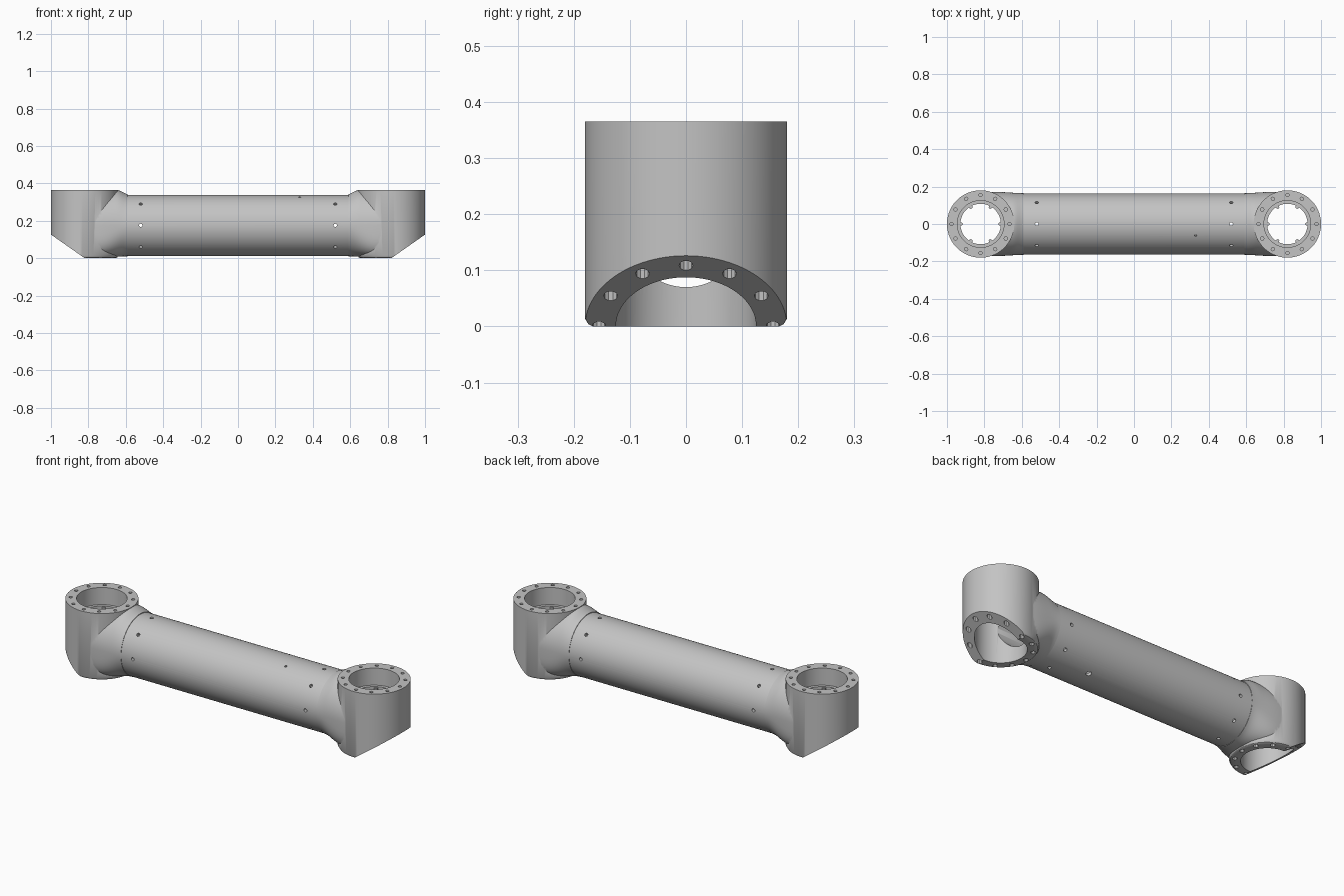
import bpy, bmesh, math
from mathutils import Vector, Matrix

if "Cube" in bpy.data.objects:
    bpy.data.objects.remove(bpy.data.objects["Cube"], do_unlink=True)

grey = bpy.data.materials.new("satin grey")
grey.use_nodes = True
COLOUR = (0.55, 0.55, 0.55, 1)
grey.diffuse_color = COLOUR
grey.node_tree.nodes["Principled BSDF"].inputs["Base Color"].default_value = COLOUR

AXIS_Z = 0.175     # height of the tube axis
JOINT_X = 0.82     # distance of each joint axis from the centre
TOP = 0.365
SLOPE = 0.7        # slant of the outer underside
TUBE_R = 0.163


def finish(name, bm):
    bmesh.ops.recalc_face_normals(bm, faces=bm.faces)
    me = bpy.data.meshes.new(name)
    bm.to_mesh(me)
    bm.free()
    me.materials.append(grey)
    ob = bpy.data.objects.new(name, me)
    bpy.context.collection.objects.link(ob)
    return ob


def add_rod(bm, start, end, radius, sides=64):
    start, end = Vector(start), Vector(end)
    d = end - start
    m = Matrix.Translation((start + end) / 2) @ d.to_track_quat("Z", "Y").to_matrix().to_4x4()
    bmesh.ops.create_cone(bm, cap_ends=True, segments=sides, radius1=radius,
                          radius2=radius, depth=d.length, matrix=m)


def rod(name, *args):
    bm = bmesh.new()
    add_rod(bm, *args)
    return finish(name, bm)


def loft(name, rings, closed=False):
    """Skin a list of point rings; closed joins the last ring to the first."""
    bm = bmesh.new()
    vs = [[bm.verts.new(p) for p in ring] for ring in rings]
    n = len(vs[0])
    pairs = list(zip(vs, vs[1:])) + ([(vs[-1], vs[0])] if closed else [])
    for a, b in pairs:
        for i in range(n):
            j = (i + 1) % n
            bm.faces.new((a[i], a[j], b[j], b[i]))
    if not closed:
        bm.faces.new(vs[0])
        bm.faces.new(vs[-1])
    return finish(name, bm)


def circle(x, z, r, n=96):
    return [(x + r * math.cos(math.tau * i / n), r * math.sin(math.tau * i / n), z)
            for i in range(n)]


def boolean(ob, tool, operation="DIFFERENCE"):
    mod = ob.modifiers.new("boolean", "BOOLEAN")
    mod.operation, mod.solver, mod.object = operation, "EXACT", tool
    bpy.context.view_layer.objects.active = ob
    bpy.ops.object.modifier_apply(modifier=mod.name)
    bpy.data.objects.remove(tool, do_unlink=True)


def smooth(ob):
    bpy.ops.object.select_all(action="DESELECT")
    ob.select_set(True)
    bpy.context.view_layer.objects.active = ob
    bpy.ops.object.shade_smooth_by_angle(angle=math.radians(32))


def ease(t):
    t = min(max(t, 0), 1)
    return t * t * (3 - 2 * t)


def neck_ring(s, x, n=64):
    """Round at the tube, squarer below as it meets the joint."""
    t = ease((x - 0.59) / 0.16)
    half_w = 0.165 + 0.007 * t
    up = 0.165 + 0.0245 * ease((x - 0.58) / 0.07)
    down = 0.165 + 0.008 * t
    ring = []
    for i in range(n):
        a = math.tau * i / n
        c, d = math.cos(a), math.sin(a)
        p = 1 if d >= 0 else 2 / (2 + 1.8 * t)
        y = math.copysign(abs(c) ** p, c) * half_w
        z = math.copysign(abs(d) ** p, d) * (up if d >= 0 else down)
        ring.append((s * x, y, AXIS_Z + z))
    return ring


def build_joint(s, side):
    cx = s * JOINT_X
    # Upright housing with a rounded lower rim
    housing = loft(side + "_joint_housing",
                   [circle(cx, z, r) for z, r in
                    ((0, 0.166), (0.004, 0.174), (0.014, 0.18), (TOP, 0.18))])
    neck = loft("neck", [neck_ring(s, 0.59 + 0.23 * k / 20) for k in range(21)])
    boolean(housing, neck, "UNION")

    # Slanted outer underside
    x0, x1 = 0.78, 1.1
    edge = [(x0, SLOPE * (x0 - JOINT_X)), (x1, SLOPE * (x1 - JOINT_X)), (x1, -0.2), (x0, -0.2)]
    boolean(housing, loft("slant", [[(s * x, y, z) for x, z in edge] for y in (-0.3, 0.3)]))

    # Vertical bore and the passage into the tube
    boolean(housing, rod("bore", (cx, 0, -0.1), (cx, 0, 0.5), 0.125, 96))
    boolean(housing, rod("passage", (s * 0.5, 0, AXIS_Z), (cx, 0, AXIS_Z), 0.105))

    # Bolt circles in the top and lower rims
    bm = bmesh.new()
    for i in range(12):
        a = math.tau * i / 12
        dx, y = 0.155 * math.cos(a), 0.155 * math.sin(a)
        x = s * (JOINT_X + dx)
        add_rod(bm, (x, y, TOP - 0.03), (x, y, TOP + 0.05), 0.009, 12)
        add_rod(bm, (x, y, -0.1), (x, y, max(0, SLOPE * dx) + 0.04), 0.0125, 10)
    boolean(housing, finish("bolt_holes", bm))
    smooth(housing)

    # Inner seat ring with six small pegs
    lip = loft(side + "_bore_lip",
               [circle(cx, z, r) for z, r in
                ((0.255, 0.108), (0.255, 0.127), (0.272, 0.127), (0.272, 0.108))], closed=True)
    smooth(lip)
    bm = bmesh.new()
    for i in range(6):
        a = math.tau * i / 6
        x, y = cx + 0.104 * math.cos(a), 0.104 * math.sin(a)
        add_rod(bm, (x, y, 0.25), (x, y, 0.268), 0.009, 12)
    smooth(finish(side + "_bore_pegs", bm))


for s, side in ((1, "left"), (-1, "right")):
    build_joint(s, side)

# Hollow tube between the joints
tube = rod("arm_tube", (-0.598, 0, AXIS_Z), (0.598, 0, AXIS_Z), TUBE_R, 96)
boolean(tube, rod("tube_inside", (-0.7, 0, AXIS_Z), (0.7, 0, AXIS_Z), 0.145, 96))

# Radial screw holes near both ends, plus one cross hole
bm = bmesh.new()


def radial_hole(x, angle, r):
    d = Vector((0, math.cos(angle), math.sin(angle)))
    c = Vector((x, 0, AXIS_Z))
    add_rod(bm, c + d * 0.13, c + d * 0.19, r, 12)


for x in (-0.52, 0.52):
    for i in range(8):
        radial_hole(x, math.tau * i / 8, 0.009)
radial_hole(0.33, math.radians(112), 0.006)
radial_hole(0.33, math.radians(292), 0.014)
boolean(tube, finish("screw_holes", bm))
smooth(tube)
